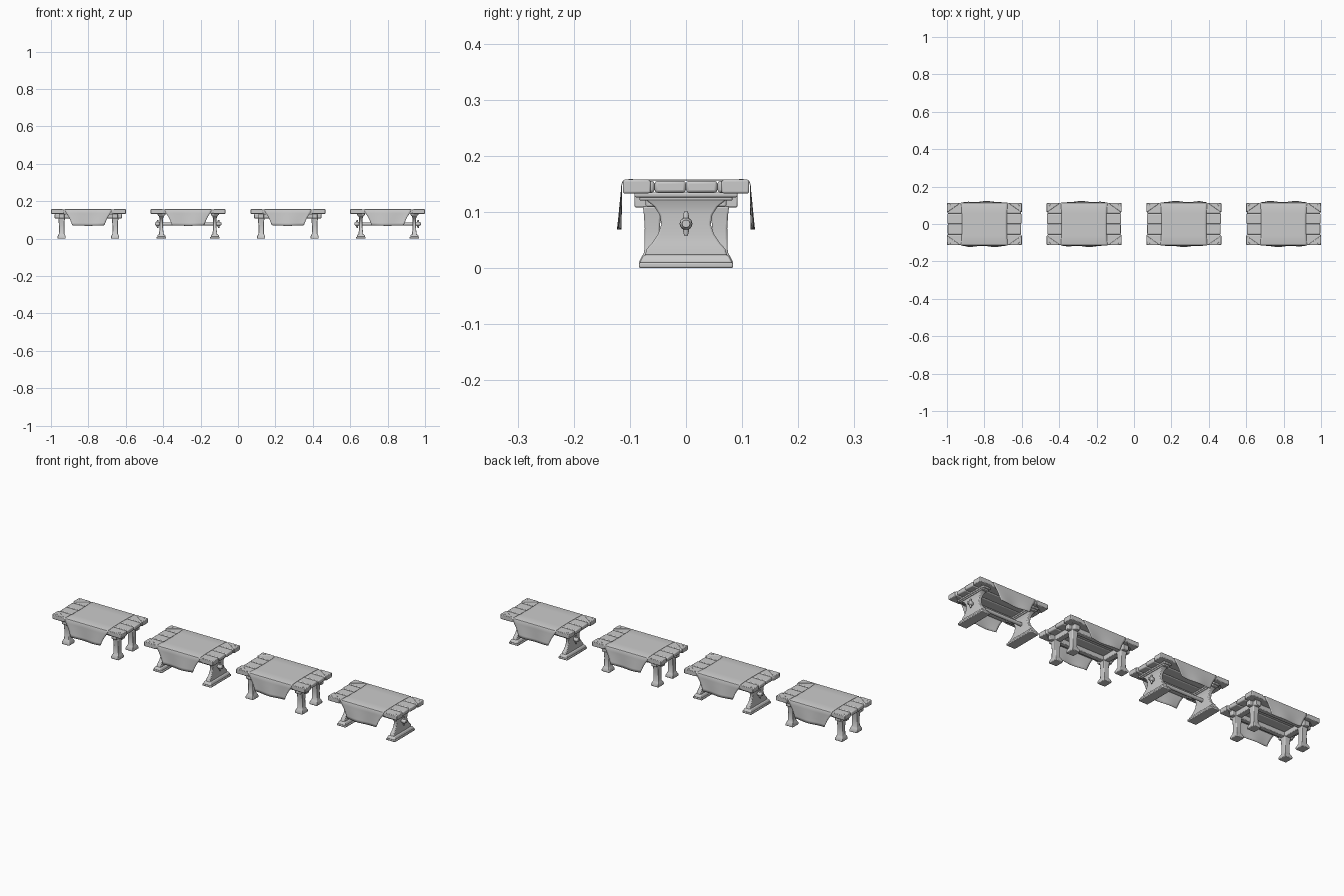
import bpy, bmesh, math

if "Cube" in bpy.data.objects:
    bpy.data.objects.remove(bpy.data.objects["Cube"])


def finish(name, verts, faces, bevel=0.0, smooth=True):
    me = bpy.data.meshes.new(name)
    me.from_pydata(verts, [], faces)
    bm = bmesh.new()
    bm.from_mesh(me)
    bmesh.ops.recalc_face_normals(bm, faces=bm.faces)
    bm.to_mesh(me)
    bm.free()
    ob = bpy.data.objects.new(name, me)
    bpy.context.collection.objects.link(ob)
    if bevel:
        m = ob.modifiers.new("bevel", 'BEVEL')
        m.width, m.segments, m.limit_method = bevel, 2, 'ANGLE'
    if smooth:
        bpy.ops.object.select_all(action='DESELECT')
        ob.select_set(True)
        bpy.context.view_layer.objects.active = ob
        bpy.ops.object.shade_smooth_by_angle(angle=math.radians(40))
    return ob


def loft(name, cx, cy, rings, bevel=0.003):
    """Stack of rectangles: (z, half width x, half depth y)."""
    v, f = [], []
    for z, hx, hy in rings:
        v += [(cx + sx * hx, cy + sy * hy, z) for sx, sy in ((-1, -1), (1, -1), (1, 1), (-1, 1))]
    n = len(rings)
    for i in range(n - 1):
        for j in range(4):
            k = (j + 1) % 4
            f.append((i * 4 + j, i * 4 + k, i * 4 + 4 + k, i * 4 + 4 + j))
    f += [(3, 2, 1, 0), tuple(range(n * 4 - 4, n * 4))]
    return finish(name, v, f, bevel)


def box(name, cx, cy, z0, z1, hx, hy, bevel=0.003):
    return loft(name, cx, cy, [(z0, hx, hy), (z1, hx, hy)], bevel)


def spun(name, loc, profile, axis='Z', sides=14):
    """Turned part from (height, radius) pairs."""
    v, f = [], []
    for h, r in profile:
        for j in range(sides):
            a = 2 * math.pi * j / sides
            p = (r * math.cos(a), r * math.sin(a), h)
            if axis == 'X':
                p = (p[2], p[0], p[1])
            v.append(tuple(p[i] + loc[i] for i in range(3)))
    n = len(profile)
    for i in range(n - 1):
        for j in range(sides):
            k = (j + 1) % sides
            f.append((i * sides + j, i * sides + k, (i + 1) * sides + k, (i + 1) * sides + j))
    f += [tuple(range(sides)), tuple(range((n - 1) * sides, n * sides))]
    return finish(name, v, f)


def tabletop(cx):
    # planks
    for i, dx in enumerate((0.0, 0.003, 0.001, 0.002)):
        box("plank", cx, -0.084 + i * 0.056, 0.134, 0.1555, 0.199 - dx, 0.0277, 0.005)
    # triangular corner plates wrapping top and edges, with rivets
    for sx in (-1, 1):
        for sy in (-1, 1):
            x, y = cx + sx * 0.2, sy * 0.1125
            tri = [(x, y), (x - sx * 0.068, y), (x - sx * 0.062, y - sy * 0.008),
                   (x - sx * 0.008, y - sy * 0.046), (x, y - sy * 0.05)]
            v = [(a, b, z) for z in (0.133, 0.1575) for a, b in tri]
            f = [(4, 3, 2, 1, 0), (5, 6, 7, 8, 9)]
            f += [(j, (j + 1) % 5, (j + 1) % 5 + 5, j + 5) for j in range(5)]
            finish("corner_plate", v, f, 0.003)
            spun("rivet", (x - sx * 0.018, y - sy * 0.014, 0.157),
                 [(0, 0.005), (0.0012, 0.0045), (0.002, 0.002)], sides=10)


def cloth(cx, phase):
    # draped runner: half of its path as (y, z, half width), mirrored
    half = [(0.0, 0.1572, 0.120), (0.06, 0.1572, 0.121), (0.105, 0.1572, 0.124),
            (0.112, 0.155, 0.125), (0.1145, 0.149, 0.124), (0.115, 0.135, 0.118),
            (0.116, 0.118, 0.107), (0.117, 0.100, 0.098), (0.118, 0.083, 0.091),
            (0.119, 0.069, 0.086)]
    path = [(-y, z, w) for y, z, w in half[:0:-1]] + half
    nx, v, f = 20, [], []
    for y, z, w in path:
        drop = max(0.0, (0.15 - z) / 0.08)
        for i in range(nx + 1):
            t = -1 + 2 * i / nx
            side = 1 if y > 0 else -1
            wave = 0.003 * drop * math.sin(4 * t + phase + side)
            v.append((cx + t * w, y + side * wave, z - 0.003 * drop * t * t * (-1)))
    for r in range(len(path) - 1):
        for i in range(nx):
            a = r * (nx + 1) + i
            f.append((a, a + 1, a + nx + 2, a + nx + 1))
    ob = finish("table_cloth", v, f)
    m = ob.modifiers.new("thickness", 'SOLIDIFY')
    m.thickness, m.offset = 0.0015, 0


def leg_table(cx):
    # under-frame beams
    for s in (-1, 1):
        box("cross_beam", cx + s * 0.143, 0, 0.108, 0.134, 0.015, 0.092)
        box("long_beam", cx, s * 0.06, 0.109, 0.133, 0.18, 0.012)
    # legs with flared feet
    for sx in (-1, 1):
        for sy in (-1, 1):
            loft("leg", cx + sx * 0.143, sy * 0.06,
                 [(0, 0.022, 0.024), (0.010, 0.022, 0.024), (0.022, 0.017, 0.018),
                  (0.028, 0.0145, 0.0145), (0.07, 0.0145, 0.0135), (0.095, 0.016, 0.015),
                  (0.110, 0.018, 0.017)])


def trestle_table(cx):
    for s in (-1, 1):
        x = cx + s * 0.143
        # hourglass end board on a stepped foot
        box("trestle_foot", x, 0, 0, 0.010, 0.026, 0.084)
        loft("trestle_foot_upper", x, 0,
             [(0.009, 0.023, 0.083), (0.019, 0.020, 0.078), (0.024, 0.015, 0.074)])
        loft("trestle_board", x, 0,
             [(0.020, 0.013, 0.074), (0.034, 0.012, 0.070), (0.045, 0.010, 0.060),
              (0.060, 0.009, 0.050), (0.078, 0.009, 0.044), (0.095, 0.009, 0.047),
              (0.110, 0.010, 0.057), (0.120, 0.013, 0.070), (0.126, 0.015, 0.078)])
        box("trestle_cap", x, 0, 0.120, 0.134, 0.018, 0.083)
        # wedge pin and stretcher end
        spun("wedge_pin", (cx + s * 0.163, 0, 0.079),
             [(-0.022, 0.003), (-0.016, 0.005), (0, 0.0055), (0.016, 0.005), (0.022, 0.003)])
        spun("stretcher_knob", (cx + s * 0.163, 0, 0.079),
             [(-0.013, 0.006), (-0.009, 0.010), (0, 0.0115), (0.009, 0.010), (0.013, 0.006)], 'X')
    # stretcher and centre batten
    spun("stretcher", (cx, 0, 0.079), [(-0.178, 0.007), (-0.15, 0.009), (0.15, 0.009), (0.178, 0.007)], 'X')
    for s in (-1, 1):
        box("under_batten", cx + s * 0.143, 0, 0.126, 0.135, 0.022, 0.092)


for i in range(4):
    cx = -0.8 + i * 1.6 / 3
    tabletop(cx)
    cloth(cx, i * 1.3)
    (trestle_table if i % 2 else leg_table)(cx)
